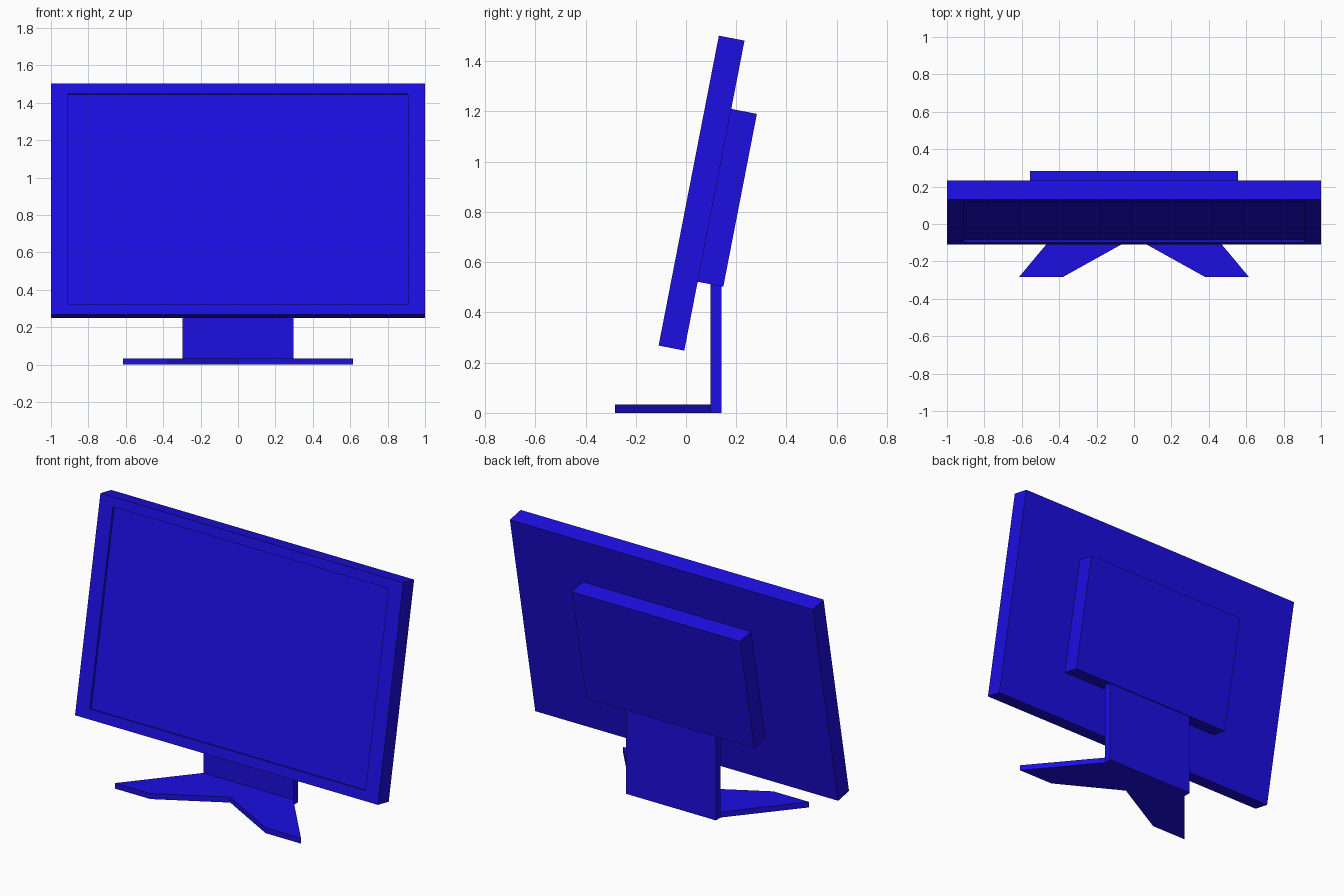
import bpy, bmesh, math
from mathutils import Matrix

if "Cube" in bpy.data.objects:
    bpy.data.objects.remove(bpy.data.objects["Cube"])

TILT = math.radians(11)
# Tilted frame: origin at the bottom front edge of the screen panel
FRAME = Matrix.Translation((0, -0.109, 0.268)) @ Matrix.Rotation(-TILT, 4, 'X')

blue = bpy.data.materials.new("blue_plastic")
blue.diffuse_color = (0.0115, 0.0044, 0.76, 1)
blue.use_nodes = True
blue.node_tree.nodes["Principled BSDF"].inputs["Base Color"].default_value = blue.diffuse_color


def finish(name, bm, matrix=None):
    bmesh.ops.recalc_face_normals(bm, faces=bm.faces)
    mesh = bpy.data.meshes.new(name)
    bm.to_mesh(mesh)
    bm.free()
    mesh.materials.append(blue)
    obj = bpy.data.objects.new(name, mesh)
    bpy.context.collection.objects.link(obj)
    if matrix is not None:
        obj.matrix_world = matrix
    return obj


def box_bm(half_x, y0, y1, z0, z1):
    bm = bmesh.new()
    bmesh.ops.create_cube(bm, size=1)
    bmesh.ops.scale(bm, vec=(2 * half_x, y1 - y0, z1 - z0), verts=bm.verts)
    bmesh.ops.translate(bm, vec=(0, (y0 + y1) / 2, (z0 + z1) / 2), verts=bm.verts)
    return bm


# Screen panel with a shallow recessed display
H = 1.257
panel = box_bm(1.0, 0, 0.104, 0, H)
panel.normal_update()
front = min(panel.faces, key=lambda f: f.normal.y)
bmesh.ops.inset_region(panel, faces=[front], thickness=0.02)
for v in front.verts:
    v.co.x = math.copysign(0.91, v.co.x)
    v.co.z = 0.058 if v.co.z < H / 2 else H - 0.055
display = bmesh.ops.extrude_discrete_faces(panel, faces=[front])["faces"][0]
bmesh.ops.translate(panel, vec=(0, 0.013, 0), verts=display.verts)
finish("screen_panel", panel, FRAME)

# Housing on the back of the panel
finish("rear_housing", box_bm(0.555, 0.104, 0.208, 0.279, 0.98), FRAME)

# Upright neck, ending inside the housing
finish("stand_neck", box_bm(0.297, 0.097, 0.142, 0, 0.54))

# Two-legged base plate, right half mirrored to the left
right = [(0.297, 0.097), (0.614, -0.283), (0.38, -0.283)]
outline = right + [(0, -0.072)] + [(-x, y) for x, y in reversed(right)]
base = bmesh.new()
bottom = base.faces.new([base.verts.new((x, y, 0)) for x, y in outline])
top = bmesh.ops.extrude_face_region(base, geom=[bottom], use_keep_orig=True)
bmesh.ops.translate(base, vec=(0, 0, 0.033),
                    verts=[g for g in top["geom"] if isinstance(g, bmesh.types.BMVert)])
finish("stand_base", base)
